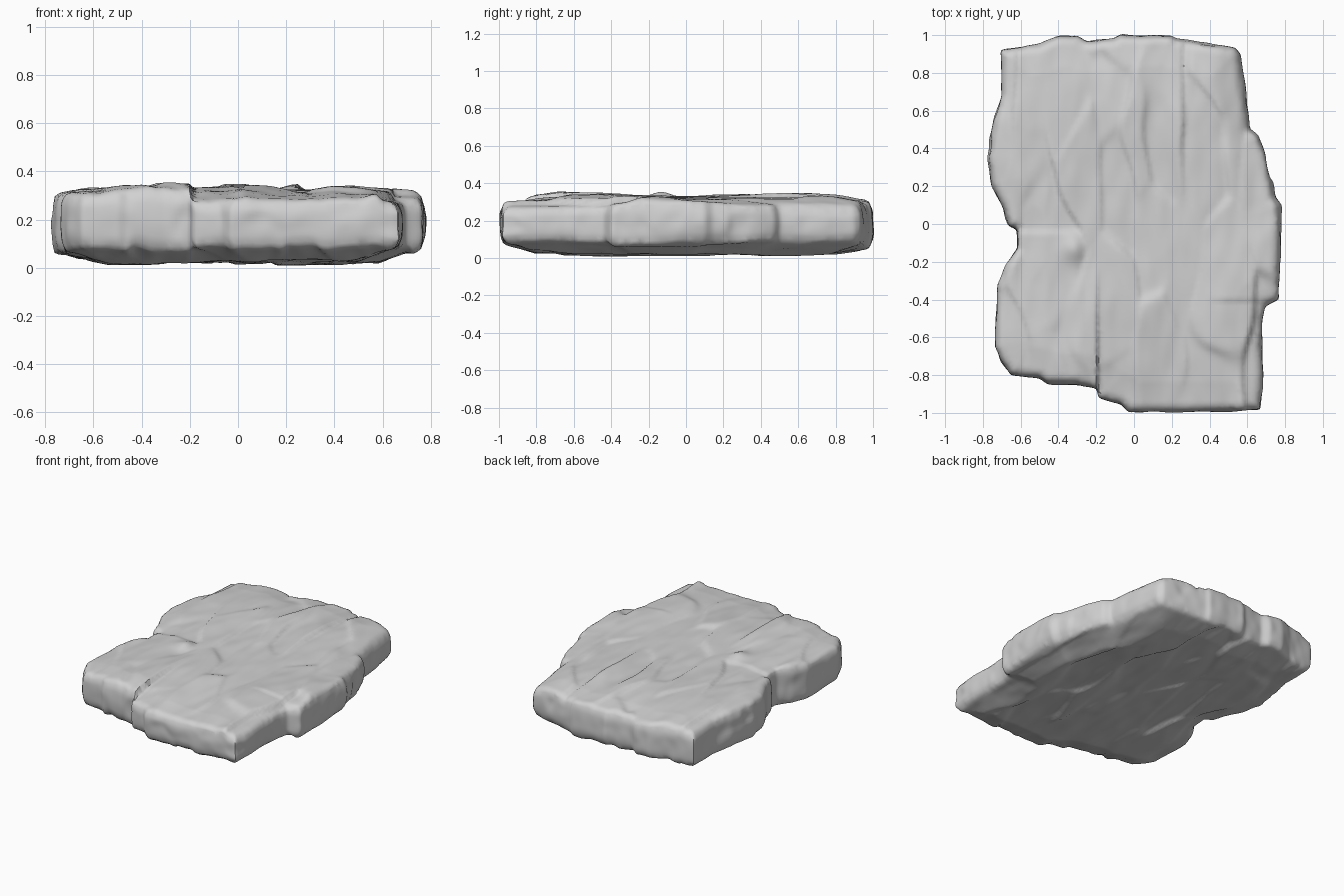
import bpy, bmesh, math, random
from mathutils import Vector, noise, geometry

random.seed(4)
if "Cube" in bpy.data.objects:
    bpy.data.objects.remove(bpy.data.objects["Cube"], do_unlink=True)

STEP = 0.0155    # mesh resolution
LEVELS = 11      # rows of faces up the broken sides

# Broken outline of the slab, counter-clockwise from the front left corner
OUTLINE = [
    (-.65, -.8), (-.5, -.815), (-.46, -.845), (-.3, -.845), (-.2, -.875), (-.19, -.925),
    (-.07, -.955), (-.03, -.995), (.2, -.995), (.5, -.99), (.67, -.985), (.685, -.8),
    (.675, -.65), (.685, -.5), (.7, -.44), (.77, -.4), (.775, -.15), (.77, .1),
    (.74, .14), (.705, .35), (.685, .4), (.655, .47), (.61, .5), (.585, .75),
    (.56, .9), (.535, .93), (.38, .955), (.22, .98), (.2, .995), (-.07, 1),
    (-.1, .98), (-.25, .965), (-.3, .995), (-.4, .995), (-.5, .955), (-.705, .92),
    (-.705, .68), (-.745, .55), (-.775, .35), (-.755, .2), (-.69, .08), (-.665, -.01),
    (-.62, -.03), (-.62, -.13), (-.685, -.22), (-.725, -.32), (-.735, -.65), (-.705, -.72),
]
CORNERS = [Vector(p) for p in OUTLINE]
SIDES = list(zip(CORNERS, CORNERS[1:] + CORNERS[:1]))


def ramp(value, start, end):
    t = min(1, max(0, (value - start) / (end - start)))
    return t * t * (3 - 2 * t)


def edge_distance(p):
    best = 9
    for a, b in SIDES:
        d = b - a
        t = min(1, max(0, (p - a).dot(d) / d.length_squared))
        best = min(best, (p - a - d * t).length)
    return best


def inside(p):
    hit = False
    for a, b in SIDES:
        if (a.y > p.y) != (b.y > p.y):
            if p.x < a.x + (p.y - a.y) * (b.x - a.x) / (b.y - a.y):
                hit = not hit
    return hit


def plates(q, sharpness):
    """Broken facets, each with its own level and tilt."""
    distances, seeds = noise.voronoi(q)
    total = level = 0
    for d, seed in zip(distances, seeds):
        w = math.exp((distances[0] - d) * sharpness)
        tilt = noise.noise_vector(seed * 7.3 + Vector((9, 4, 2)))
        level += w * (0.7 * noise.noise(seed * 3.7) + tilt.dot(q - seed))
        total += w
    return level / total


def grain(x, y, layer):
    """Split layers running front to back, with soft waviness on top."""
    wander = 0.05 * noise.noise(Vector((x * 3, y * 3, layer)))
    q = Vector(((x + wander) * 5, (y + wander) * 1.7, layer))
    soft = 0.012 * noise.noise(Vector((x * 6, y * 2, layer + 5)))
    fine = 0.005 * noise.noise(Vector((x * 15, y * 6, layer)))
    return 0.032 * plates(q, 26) + soft + fine


def top_height(x, y, d):
    z = 0.326 + grain(x, y, 0.3)
    # raised front left block ending in a crisp step and a ledge at the notch
    left = 1 - ramp(x, -0.205, -0.18)
    front = 1 - ramp(y, -0.06, -0.02)
    z += 0.018 * left * ramp(x, -0.45, -0.22) * (1 - ramp(y, -0.5, -0.1))
    z += 0.01 * (1 - ramp(x, -0.32, -0.24)) * front
    z += 0.03 * math.exp(-((x + 0.31) / 0.07) ** 2 - ((y + 0.13) / 0.07) ** 2)
    z -= 0.03 * (1 - left) * (1 - ramp(x, 0.2, 0.6)) * (1 - ramp(y, -0.95, -0.35))
    # ledge at the right shoulder and the long ridge towards the back
    z += 0.008 * ramp(x, 0.36, 0.5) * (ramp(y, -0.42, -0.39) - ramp(y, -0.3, 0.1))
    z += 0.016 * (ramp(x, 0.1, 0.25) - ramp(x, 0.25, 0.27)) * ramp(y, 0.05, 0.4)
    # fall towards the margins
    right = ramp(x, 0.36, 0.75)
    z -= 0.03 * right + 0.012 * right * ramp(y, 0.1, 0.4)
    z -= 0.008 * ramp(-x, 0.55, 0.78) + 0.014 * ramp(y, 0.6, 1)
    # worn rim
    k = 1 - min(1, d / 0.05)
    return min(z, 0.362) - 0.025 * k * k - 0.016 * (1 - min(1, d / 0.16))


def bottom_height(x, y, d):
    z = 0.023 + 1.1 * grain(x, y, 7.7)
    z = max(z, 0.012 + 0.25 * (z - 0.012))
    drop = 0.028 + 0.032 * max(ramp(-y, 0.2, 0.9), ramp(x, 0.1, 0.6))
    k = 1 - min(1, d / 0.19)
    rim = 1 - min(1, d / 0.04)
    return max(z, 0) + drop * k + 0.018 * rim * rim


# Flat layout: rim points followed by a loosely scattered interior
points = []
for a, b in SIDES:
    n = max(1, round((b - a).length / STEP))
    points += [a.lerp(b, i / n) for i in range(n)]
rim_count = len(points)
columns_half, rows_half = round(0.8 / STEP), round(1.02 / STEP)
for i in range(-columns_half, columns_half + 1):
    for j in range(-rows_half, rows_half + 1):
        jitter = Vector((random.uniform(-1, 1), random.uniform(-1, 1))) * STEP * 0.15
        p = Vector((i, j)) * STEP + jitter
        if inside(p) and edge_distance(p) > STEP * 0.75:
            points.append(p)
loop = [(i, (i + 1) % rim_count) for i in range(rim_count)]
flat, _, tris, *_ = geometry.delaunay_2d_cdt(points, loop, [], 1, 1e-5)

# Top and bottom skins share the layout
bm = bmesh.new()
top, bottom = [], []
for p in flat:
    d = edge_distance(p)
    d = 0 if d < 1e-4 else d
    top.append(bm.verts.new((p.x, p.y, top_height(p.x, p.y, d))))
    bottom.append(bm.verts.new((p.x, p.y, bottom_height(p.x, p.y, d))))
for t in tris:
    bm.faces.new([top[i] for i in t])
    bm.faces.new([bottom[i] for i in reversed(t)])

# Broken sides: rows joining both rims, split into upright facets
under = dict(zip(top, bottom))
rim_edges = [e for e in bm.edges if e.is_boundary and e.verts[0] in under]
columns = {}


def column(v):
    if v not in columns:
        high, low = v.co.copy(), under[v].co.copy()
        out = Vector((high.x, high.y * 0.7, 0)).normalized()
        rows = [v] + [bm.verts.new() for _ in range(LEVELS - 1)] + [under[v]]
        for k, row in enumerate(rows):
            t = k / LEVELS
            co = high.lerp(low, t)
            facet = plates(Vector((co.x * 5, co.y * 5, co.z * 4)), 20)
            fine = noise.noise(co * 13)
            rounding = 0.008 * abs(2 * t - 1) ** 4
            bulge = 0.25 + 0.75 * math.sin(math.pi * t)
            row.co = co + out * (bulge * (0.022 * facet + 0.006 * fine) - rounding)
        columns[v] = rows
    return columns[v]


for e in rim_edges:
    a, b = column(e.verts[0]), column(e.verts[1])
    for k in range(LEVELS):
        bm.faces.new((a[k], b[k], b[k + 1], a[k + 1]))

# Weather the sides and rims so the corners lose their hard edges
side_verts = [v for rows in columns.values() for v in rows]
for _ in range(2):
    bmesh.ops.smooth_vert(bm, verts=side_verts, factor=0.5,
                          use_axis_x=True, use_axis_y=True, use_axis_z=True)

bmesh.ops.recalc_face_normals(bm, faces=bm.faces)
mesh = bpy.data.meshes.new("rock_slab")
bm.to_mesh(mesh)
bm.free()
slab = bpy.data.objects.new("rock_slab", mesh)
bpy.context.collection.objects.link(slab)

# Single stone colour
stone = bpy.data.materials.new("grey_stone")
stone.use_nodes = True
colour = (0.64, 0.64, 0.64, 1)
stone.diffuse_color = colour
stone.node_tree.nodes["Principled BSDF"].inputs["Base Color"].default_value = colour
mesh.materials.append(stone)

bpy.ops.object.select_all(action="DESELECT")
slab.select_set(True)
bpy.context.view_layer.objects.active = slab
bpy.ops.object.shade_smooth_by_angle(angle=math.radians(50))
